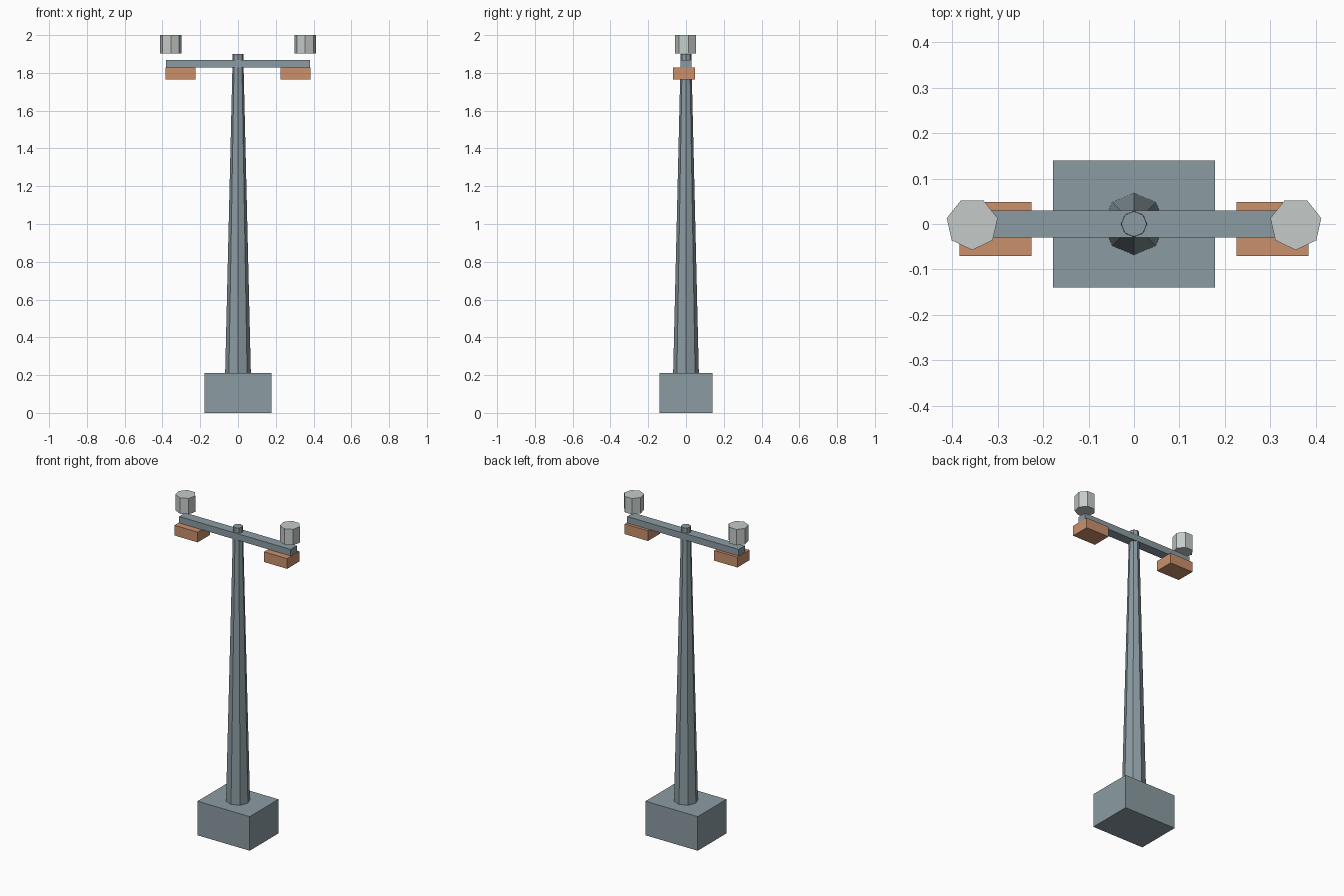
import bpy
from math import pi

cube = bpy.data.objects.get("Cube")
if cube:
    bpy.data.objects.remove(cube, do_unlink=True)


def make_material(name, colour):
    mat = bpy.data.materials.new(name)
    mat.use_nodes = True
    mat.diffuse_color = (*colour, 1)
    mat.node_tree.nodes["Principled BSDF"].inputs["Base Color"].default_value = (*colour, 1)
    return mat


steel = make_material("blue_grey_steel", (0.26, 0.33, 0.36))
copper = make_material("copper_orange", (0.60, 0.28, 0.15))
pale = make_material("pale_grey", (0.56, 0.60, 0.59))


def finish(name, mat):
    obj = bpy.context.object
    obj.name = obj.data.name = name
    obj.data.materials.append(mat)
    return obj


def box(name, mat, x, y, z):
    """Box spanning the given (low, high) ranges."""
    spans = (x, y, z)
    bpy.ops.mesh.primitive_cube_add(size=1, location=[(a + b) / 2 for a, b in spans])
    obj = finish(name, mat)
    obj.scale = [b - a for a, b in spans]
    bpy.ops.object.transform_apply(location=False, rotation=False, scale=True)


def prism(name, mat, sides, bottom, top, x, z, turn):
    """Upright straight or tapered prism with flat faces."""
    bpy.ops.mesh.primitive_cone_add(vertices=sides, radius1=bottom, radius2=top,
                                    depth=z[1] - z[0], location=(x, 0, sum(z) / 2),
                                    rotation=(0, 0, turn))
    finish(name, mat)


# Footing, tapered mast and crossbar
box("footing", steel, (-0.178, 0.178), (-0.14, 0.14), (0, 0.21))
prism("mast", steel, 8, 0.068, 0.028, 0, (0.21, 1.9), 0)
box("crossbar", steel, (-0.38, 0.38), (-0.03, 0.03), (1.828, 1.868))

# Hanging boxes and seven-sided caps at both ends
for side, s in (("left", 1), ("right", -1)):
    box(side + "_hanging_box", copper, sorted((s * 0.226, s * 0.384)),
        (-0.07, 0.048), (1.765, 1.828))
    prism(side + "_cap", pale, 7, 0.0575, 0.0575, s * 0.356, (1.902, 2.0), pi)
